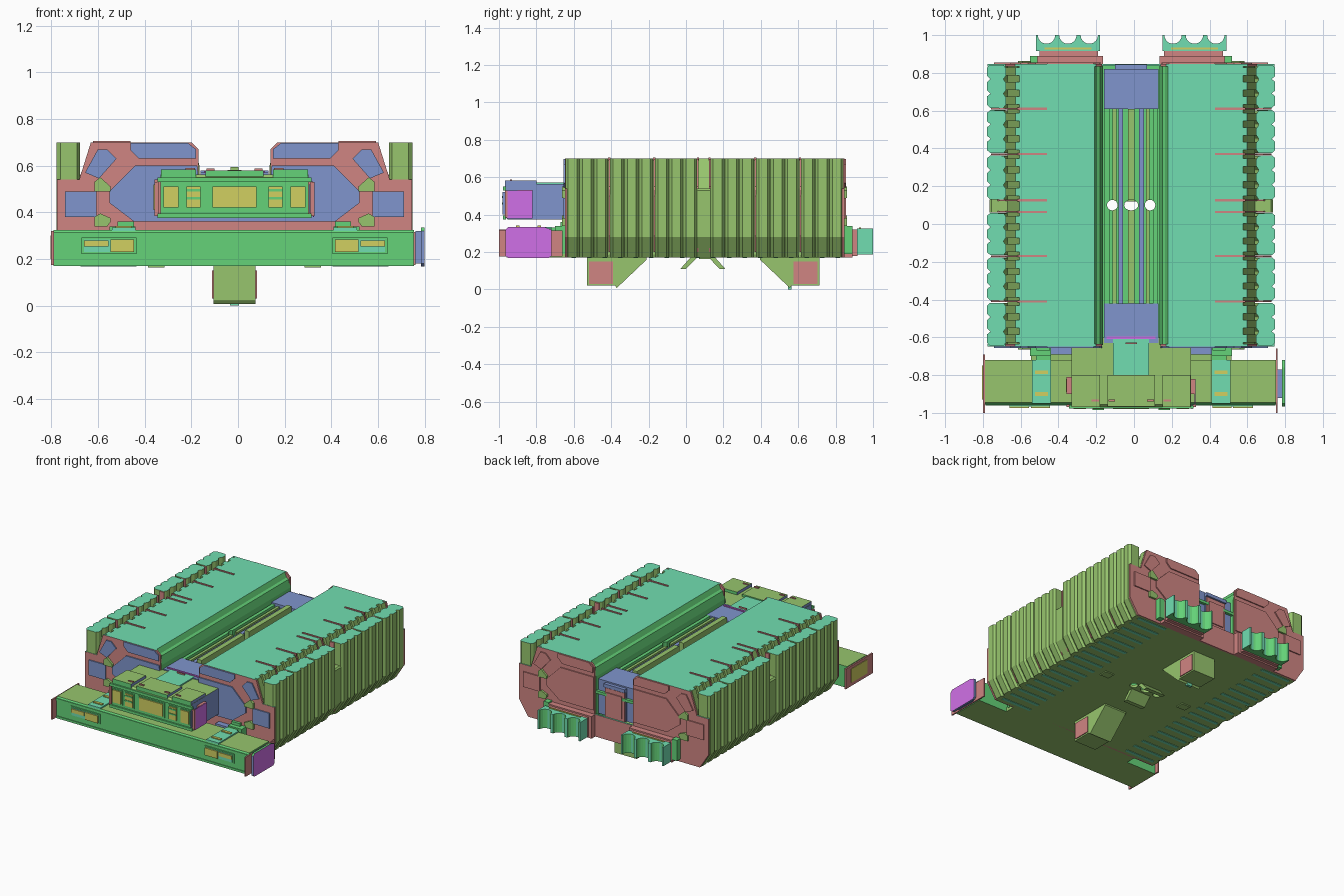
import bpy, bmesh, math
from mathutils import Vector

if "Cube" in bpy.data.objects:
    bpy.data.objects.remove(bpy.data.objects["Cube"])

C = -0.015  # symmetry line of the hull
COL = {
    "teal": (.165, .73, .44), "green": (.13, .65, .19), "red": (.63, .235, .225),
    "blue": (.215, .30, .61), "yellow": (.64, .63, .12), "olive": (.31, .56, .155),
    "purple": (.64, .165, .81),
}
MATS = {}
for n, c in COL.items():
    MATS[n] = bpy.data.materials.new(n)
    MATS[n].diffuse_color = (*c, 1)


def finish(name, bm, rule):
    """Turn a bmesh into an object; rule is a colour or a function of the face normal."""
    bmesh.ops.recalc_face_normals(bm, faces=bm.faces)
    used = []
    for f in bm.faces:
        m = rule if isinstance(rule, str) else rule(f.normal)
        if m not in used:
            used.append(m)
        f.material_index = used.index(m)
    me = bpy.data.meshes.new(name)
    bm.to_mesh(me)
    bm.free()
    for m in used:
        me.materials.append(MATS[m])
    ob = bpy.data.objects.new(name, me)
    bpy.context.collection.objects.link(ob)
    return ob


def loft(name, rings, rule, s=1):
    bm = bmesh.new()
    vs = [[bm.verts.new((C + s * x, y, z)) for x, y, z in r] for r in rings]
    n = len(vs[0])
    for a, b in zip(vs, vs[1:]):
        for i in range(n):
            j = (i + 1) % n
            bm.faces.new((a[i], a[j], b[j], b[i]))
    bm.faces.new(vs[0])
    bm.faces.new(vs[-1])
    return finish(name, bm, rule)


def prism(name, pts, axis, lo, hi, rule, s=1):
    place = {"x": lambda p, d: (d, p[0], p[1]),
             "y": lambda p, d: (p[0], d, p[1]),
             "z": lambda p, d: (p[0], p[1], d)}[axis]
    return loft(name, [[place(p, d) for p in pts] for d in (lo, hi)], rule, s)


def box(name, x0, x1, y0, y1, z0, z1, rule, s=1):
    return prism(name, [(x0, y0), (x1, y0), (x1, y1), (x0, y1)], "z", z0, z1, rule, s)


def top_teal(n):
    return "teal" if n.z > .9 else "olive"


def roof(n):
    return "olive" if n.z > .5 else "blue" if abs(n.x) > .9 else "green"


def wall_rule(n):
    return "red" if abs(n.y) > .9 or n.z < .9 else "teal"


def rack_rule(n):
    flat = max(abs(n.x), abs(n.y), abs(n.z)) > .999
    return "teal" if flat and n.z > -.5 else "green"


SECTIONS = [(-.645, -.415), (-.405, -.175), (-.165, .06), (.13, .365), (.375, .605), (.615, .845)]
SIDE_EDGE = [(0, .17), (.69, .17), (.76, .28), (.76, .54), (.665, .54), (.615, .70), (.185, .70), (.155, .67)]
CORE = [(.15, .17), (.655, .17), (.655, .54), (.592, .70), (.195, .70), (.18, .665),
        (.165, .655), (.15, .60)]
PANELS = [
    [(.445, .697), (.20, .697), (.165, .67), (.165, .63), (.41, .63), (.445, .665)],
    [(.64, .57), (.585, .67), (.545, .67), (.505, .63), (.58, .545)],
    [(.59, .38), (.725, .38), (.725, .49), (.59, .49)],
]
LARGE = [(.43, .36), (.535, .44), (.535, .49), (.425, .60), (.16, .60)]

for s in (-1, 1):
    def core_rule(n, s=s):
        if n.z > .9:
            return "teal"
        return "green" if n.x * s < -.2 else "olive"
    prism("hull_half", CORE, "y", -.64, .84, core_rule, s)

    # ribbed side armour with undercut lower edge
    for a, b in SECTIONS:
        L = (b - a) / 3
        outer, inner = [], []
        for k in range(3):
            y = a + k * L
            outer += [(.746, y), (.762, y + .2 * L), (.762, y + .8 * L), (.746, y + .97 * L)]
            inner += [(.675, y), (.662, y + .25 * L), (.662, y + .7 * L), (.675, y + .95 * L)]
            prism("slope_rib", [(.58, .70), (.613, .70), (.663, .54), (.6, .54)], "y",
                  y + .22 * L, y + .78 * L, top_teal, s)
        inner.reverse()
        low = [(x - .07, y, .17) for x, y in outer] + [(x - .03, y, .17) for x, y in inner]
        rings = [low] + [[(x, y, z) for x, y in outer + inner] for z in (.28, .70)]
        loft("side_armour", rings, top_teal, s)
    prism("middle_slab", [(.6, .17), (.675, .17), (.75, .28), (.75, .53), (.74, .54), (.6, .54)],
          "y", .06, .13, "olive", s)

    # red divider strips between armour sections
    for y in (-.41, -.17, .064, .126, .37, .61):
        box("divider_strip", .445, .605, y - .006, y + .006, .69, .706, "red", s)
        prism("divider_fin", [(.6, .2), (.7, .2), (.742, .29), (.742, .5), (.70, .55), (.70, .698),
                              (.665, .698), (.665, .55), (.6, .70)], "y", y - .004, y + .004, "red", s)

    # end walls with inset panels
    prism("front_wall", SIDE_EDGE + [(.155, .56), (0, .56)], "y", -.648, -.635, wall_rule, s)
    prism("back_wall", SIDE_EDGE + [(.155, .33), (0, .33)], "y", .835, .848, wall_rule, s)
    for p in PANELS + [[(0, .36)] + LARGE + [(.155, .558), (0, .558)]]:
        prism("front_panel", p, "y", -.656, -.648, "blue", s)
    for p in PANELS + [[(.16, .36)] + LARGE]:
        prism("back_panel", p, "y", .848, .856, "red", s)
    for y0, y1 in ((-.664, -.645), (.845, .862)):
        prism("wall_latch", [(.53, .49), (.60, .49), (.60, .53), (.575, .55), (.53, .51)], "y", y0, y1, "olive", s)
        prism("wall_latch", [(.53, .36), (.545, .34), (.60, .34), (.60, .38), (.575, .395), (.53, .375)],
              "y", y0, y1, "olive", s)

    # rear racks with scooped pockets
    box("rack_mount", .15, .495, .845, .89, .17, .33, "red", s)
    box("rack_neck", .175, .485, .89, .916, .18, .32, "red", s)
    box("rack_side", .495, .535, .845, .89, .19, .34, "green", s)
    pts = [(.165, .915), (.165, 1.0)]
    for k in range(3):
        cx = .165 + .34 * (k + .5) / 3
        pts += [(cx - .046 * math.cos(math.pi * i / 9), 1.0 - .046 * math.sin(math.pi * i / 9))
                for i in range(10)]
    pts += [(.505, 1.0), (.505, .915)]
    prism("rear_rack", pts, "z", .188, .325, rack_rule, s)
    box("rack_stripe", .21, .46, .925, .935, .32, .331, "yellow", s)

    # struts joining the front beam to the hull
    box("beam_strut", .425, .535, -.70, -.645, .19, .34, "green", s)
    box("beam_strut_neck", .425, .505, -.73, -.70, .19, .33, "green", s)
    box("beam_strut_inner", .315, .425, -.69, -.645, .19, .32, "blue", s)
    # beam top bands and lamps
    box("beam_band", .425, .525, -.95, -.72, .32, .334, "teal", s)
    for y in (-.90, -.785):
        box("band_mark", .44, .51, y - .010, y + .010, .33, .341, "yellow", s)
    box("roof_rail", .43, .50, -.67, -.65, .33, .36, "green", s)
    box("lamp_frame", .42, .655, -.962, -.954, .222, .292, "green", s)
    box("lamp_glass", .43, .645, -.967, -.960, .23, .283, "teal", s)
    box("lamp_inner", .43, .53, -.974, -.965, .23, .283, "yellow", s)
    box("lamp_outer", .54, .645, -.974, -.965, .253, .28, "yellow", s)

    # cabin roof ridges, side windows and end edges
    box("cabin_ridge", .165, .315, -.968, -.80, .55, .583, roof, s)
    for x0, x1 in ((.145, .205), (.24, .305)):
        box("window_frame", x0 - .008, x1 + .008, -.973, -.966, .412, .518, "green", s)
        box("window", x0, x1, -.980, -.971, .42, .51, "yellow", s)
    for z in (.46, .495):
        box("window_bar", .145, .205, -.984, -.978, z - .005, z + .005, "green", s)
    box("cabin_edge", .325, .342, -.968, -.955, .385, .53, "red", s)
    box("roof_tab", .17, .21, -.94, -.93, .578, .589, "red", s)
    box("roof_tab", .085, .12, -.94, -.93, .575, .588, "red", s)

    # underside slats and hatches
    for i in range(18):
        y = -.6 + i * .083
        box("deck_slat", .42, .66, y - .012, y + .012, .167, .172, "teal", s)
    box("deck_hatch", .30, .37, .07, .13, .163, .172, "olive", s)

# channel floor, lower deck and rails, pierced by three shafts
pierced = [box("channel_floor", -.16, .16, -.64, .84, .48, .50, "green"),
           box("lower_deck", -.16, .16, -.64, .84, .17, .19, "olive"),
           box("centre_rail", -.018, .018, -.42, .61, .49, .595, "olive")]
for s in (-1, 1):
    pierced += [box("outer_rail", .115, .14, -.42, .61, .49, .57, "green", s),
                box("middle_rail", .078, .098, -.42, .61, .49, .565, "olive", s),
                box("inner_rail", .042, .068, -.42, .61, .49, .56, "blue", s)]
bm = bmesh.new()
for x, r in ((-.1, .028), (0, .037), (.1, .028)):
    g = bmesh.ops.create_cone(bm, cap_ends=True, segments=20, radius1=r, radius2=r, depth=1)
    for v in g["verts"]:
        v.co = Vector((C + x + v.co.x, .1 + v.co.y * .028 / r, v.co.z + .4))
cutter = finish("shaft_cutter", bm, "green")
cutter.hide_render = True
for ob in pierced:
    m = ob.modifiers.new("shafts", 'BOOLEAN')
    m.operation, m.object, m.solver = 'DIFFERENCE', cutter, 'EXACT'
deps = bpy.context.evaluated_depsgraph_get()
for ob in pierced:  # bake the holes
    me = bpy.data.meshes.new_from_object(ob.evaluated_get(deps))
    ob.modifiers.clear()
    ob.data = me
bpy.data.objects.remove(cutter)

# channel end blocks and rear door
box("channel_front_block", -.145, .145, -.63, -.42, .49, .57, "blue")
box("channel_rear_block", -.145, .145, .61, .82, .33, .58, "blue")
box("rear_column", -.085, .085, .815, .83, .33, .57, "blue")
box("rear_column_cap", -.085, .085, .82, .845, .545, .57, "blue")
box("rear_door", -.08, .08, .828, .838, .331, .54, "red")
box("rear_door_panel", -.06, .06, .838, .845, .35, .51, "red")
box("channel_sill", -.13, .13, -.608, -.595, .565, .577, "purple")

# front beam
prism("front_beam", [(-.955, .17), (-.72, .17), (-.72, .325), (-.945, .325), (-.955, .31)],
      "x", -.775, .768, lambda n: "olive" if abs(n.z) > .9 else "green")
for z in (.172, .30):
    box("beam_trim", -.772, .765, -.96, -.955, z, z + .016, "green")
box("beam_tie", -.53, .53, -.73, -.64, .17, .20, "olive")
box("beam_end_left", -.785, -.774, -1.0, -.69, .175, .32, "red")
box("beam_end_glass", -.789, -.784, -.93, -.75, .20, .30, "yellow")
box("beam_end_right", .766, .776, -1.0, -.66, .175, .315, "red")
box("beam_end_core", .776, .798, -.92, -.77, .18, .32, "blue")
CAP = [(-.965, .18), (-.95, .168), (-.735, .168), (-.72, .18), (-.72, .32), (-.76, .335), (-.95, .335), (-.965, .32)]
prism("beam_end_cap", CAP, "x", .798, .814,
      lambda n: "purple" if abs(n.x) > .9 else "green" if n.z > .5 else "blue")

# cabin
prism("cabin", [(-.955, .375), (-.60, .375), (-.60, .563), (-.955, .563), (-.968, .55), (-.968, .39)],
      "x", -.317, .317, roof)
box("cabin_centre_ridge", -.125, .125, -.965, -.80, .55, .58, roof)
box("cabin_centre_roof", -.095, .095, -.80, -.61, .55, .572, "teal")
box("centre_window_frame", -.105, .105, -.973, -.966, .412, .518, "green")
box("centre_window", -.095, .095, -.980, -.971, .42, .51, "yellow")
box("cabin_sill", -.33, .33, -.978, -.962, .375, .395, "green")
box("cabin_brow", -.33, .33, -.978, -.962, .53, .55, "green")
box("cabin_nose_right", .32, .326, -.98, -.955, .40, .52, "blue")
box("cabin_bracket_right", .317, .337, -.90, -.82, .385, .532, "red")
box("cabin_cap_right", .336, .340, -.96, -.82, .38, .53, "purple")
box("cabin_bracket_left", -.342, -.317, -.90, -.81, .385, .54, "red")
box("cabin_glass_left", -.346, -.341, -.89, -.82, .41, .52, "yellow")
box("roof_hatch_tab", -.03, .03, -.635, -.628, .57, .582, "red")

# landing feet and small belly flaps
for y0, d in ((-.53, 1), (.715, -1)):
    foot = [(y0, .175), (y0, .02), (y0 + d * .15, .02), (y0 + d * .16, .008), (y0 + d * .32, .16), (y0 + d * .32, .175)]
    prism("foot", foot, "x", -.09, .09, "olive")
    a, b = sorted((y0 + d * .012, y0 + d * .14))
    for s in (-1, 1):
        box("foot_side_plate", .088, .096, a, b, .03, .15, "red", s)
for y, d in ((-.03, 1), (.21, -1)):
    prism("belly_flap", [(y, .11), (y + d * .03, .11), (y + d * .09, .172), (y + d * .055, .172)],
          "x", -.08, .08, "olive")
# lowest tip of the rear foot
box("foot_toe", -.02, .02, .545, .565, 0, .03, "teal")

for m in bpy.data.materials:
    if m.users and not m.is_grease_pencil:
        m.use_nodes = True
        m.node_tree.nodes["Principled BSDF"].inputs["Base Color"].default_value = m.diffuse_color
